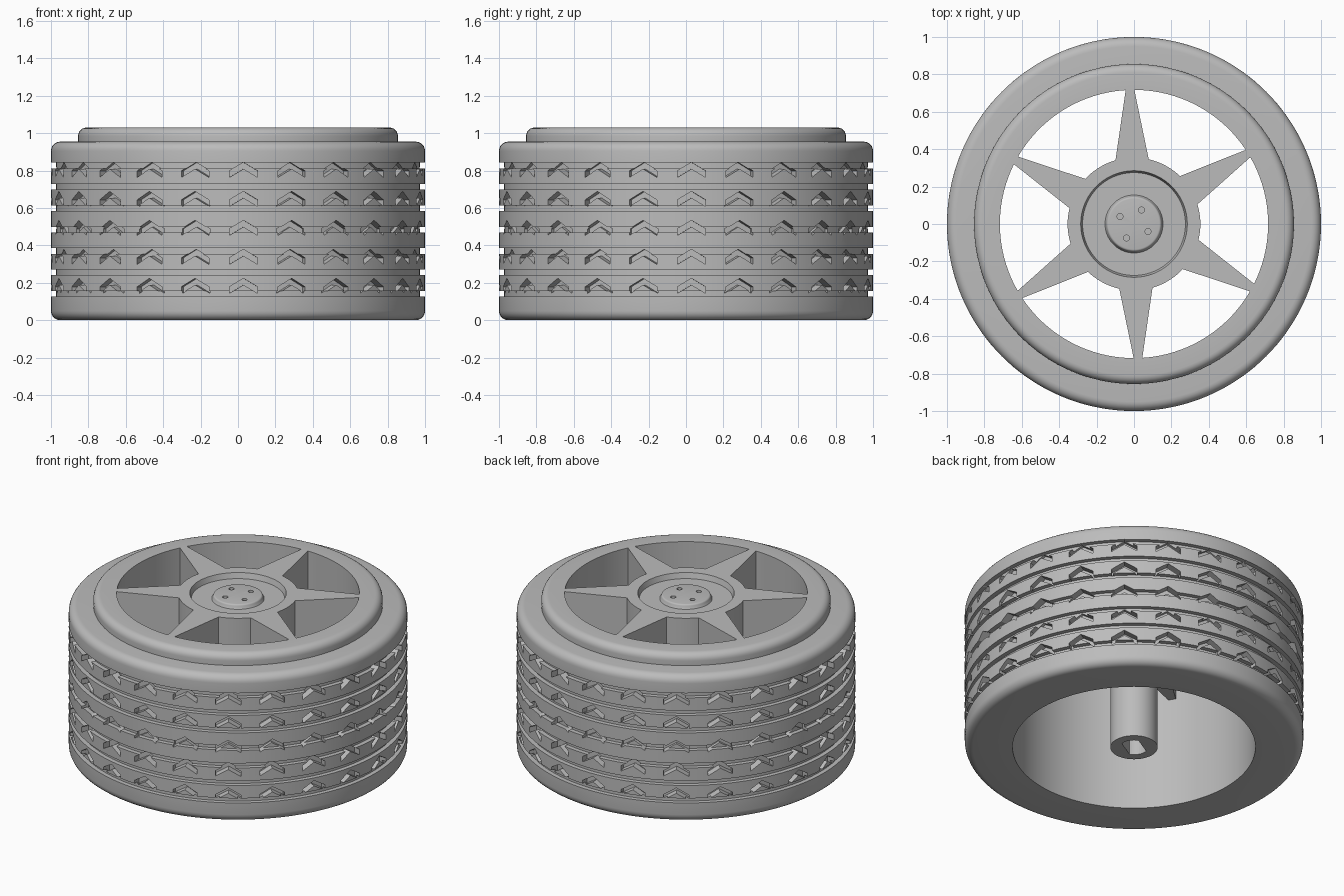
import bpy, bmesh, math
from mathutils import Matrix, Vector

cube = bpy.data.objects.get("Cube")
if cube:
    bpy.data.objects.remove(cube, do_unlink=True)

PHASE = math.radians(1.7)
TOP = 1.03
INNER = 0.717

grey = bpy.data.materials.new("light grey")
grey.use_nodes = True
COLOUR = (0.5, 0.5, 0.5, 1)
grey.diffuse_color = COLOUR
grey.node_tree.nodes["Principled BSDF"].inputs["Base Color"].default_value = COLOUR


def make_object(name, bm):
    bmesh.ops.recalc_face_normals(bm, faces=bm.faces)
    mesh = bpy.data.meshes.new(name)
    bm.to_mesh(mesh)
    bm.free()
    mesh.materials.append(grey)
    obj = bpy.data.objects.new(name, mesh)
    bpy.context.collection.objects.link(obj)
    return obj


def smooth(obj):
    bpy.ops.object.select_all(action='DESELECT')
    obj.select_set(True)
    bpy.context.view_layer.objects.active = obj
    bpy.ops.object.shade_smooth_by_angle(angle=math.radians(30))


def arc(r, z, radius, start, end, steps=6):
    """Rounded corner of a profile, angles in degrees."""
    angles = [math.radians(start + (end - start) * i / steps) for i in range(steps + 1)]
    return [(r + radius * math.cos(a), z + radius * math.sin(a)) for a in angles]


def lathe(name, profile, closed=True, segments=144):
    """Turn an (r, z) profile around the z axis."""
    bm = bmesh.new()
    rings = []
    for r, z in profile:
        if r == 0:
            rings.append([bm.verts.new((0, 0, z))] * segments)
        else:
            rings.append([bm.verts.new((r * math.cos(a), r * math.sin(a), z))
                          for a in (math.tau * i / segments for i in range(segments))])
    pairs = list(zip(rings, rings[1:] + rings[:1]))
    for low, high in pairs if closed else pairs[:-1]:
        for i in range(segments):
            j = (i + 1) % segments
            corners = dict.fromkeys((low[i], low[j], high[j], high[i]))
            bm.faces.new(list(corners))
    return make_object(name, bm)


def prism(bm, outline, depth, matrix):
    """Extrude an outline along its local z and place it."""
    face = bm.faces.new([bm.verts.new(matrix @ Vector((x, y, 0))) for x, y in outline])
    move = matrix.to_3x3() @ Vector((0, 0, depth))
    new = bmesh.ops.extrude_face_region(bm, geom=[face], use_keep_orig=True)["geom"]
    verts = [v for v in new if isinstance(v, bmesh.types.BMVert)]
    bmesh.ops.translate(bm, vec=move, verts=verts)


def carve(obj, cutter):
    """Subtract the cutter and keep the evaluated mesh."""
    cutter.hide_render = True
    mod = obj.modifiers.new("cut", 'BOOLEAN')
    mod.operation = 'DIFFERENCE'
    mod.solver = 'EXACT'
    mod.object = cutter
    graph = bpy.context.evaluated_depsgraph_get()
    mesh = bpy.data.meshes.new_from_object(obj.evaluated_get(graph))
    obj.modifiers.clear()
    obj.data = mesh
    bpy.data.objects.remove(cutter, do_unlink=True)


# Tyre with seven grooves around the tread
profile = [(INNER, 0)] + arc(0.95, 0.05, 0.05, -90, 0)
for i in range(7):
    z = 0.142 + i * 0.1142
    profile += [(1, z - 0.015), (0.972, z - 0.015), (0.972, z + 0.015), (1, z + 0.015)]
profile += arc(0.95, 0.905, 0.05, 0, 90) + [(INNER, 0.955)]
tyre = lathe("tyre", profile)

# Chevron cuts: five rows of twenty-four
chevron = [(-0.075, -0.08), (0, -0.035), (0.075, -0.08),
           (0.075, -0.045), (0, 0), (-0.075, -0.045)]
bm = bmesh.new()
for row in range(5):
    for k in range(24):
        place = (Matrix.Rotation(PHASE + math.tau * k / 24, 4, 'Z')
                 @ Matrix.Translation((0, -0.95, 0.844 - row * 0.155))
                 @ Matrix.Rotation(math.pi / 2, 4, 'X'))
        prism(bm, chevron, 0.1, place)
carve(tyre, make_object("chevron_cutter", bm))
smooth(tyre)

# Raised rim lip
lip = [(INNER, 0.95), (0.855, 0.95)] + arc(0.81, TOP - 0.045, 0.045, 0, 90) + [(INNER, TOP)]
smooth(lathe("rim_lip", lip))

# Hub with recessed face, raised cap and long axle sleeve
hub_profile = [(0, 0), (0.14, 0), (0.14, 0.72), (0.355, 0.72), (0.355, TOP), (0.285, TOP)]
hub_profile += [(0.275, TOP - 0.035), (0.155, TOP - 0.035)]
hub_profile += arc(0.135, TOP - 0.02, 0.012, 0, 90, 4) + [(0, TOP - 0.008)]
hub = lathe("hub", hub_profile, closed=False, segments=96)

# Axle slot with flat sides, and four bolt holes
bm = bmesh.new()
half = math.radians(38)
slot = []
for side in (0, math.pi):
    for i in range(9):
        a = side - half + 2 * half * i / 8
        slot.append((0.085 * math.cos(a), 0.085 * math.sin(a)))
prism(bm, slot, 0.4, Matrix.Translation((0, 0, -0.05)) @ Matrix.Rotation(math.radians(30), 4, 'Z'))
hole = [(0.016 * math.cos(math.tau * i / 20), 0.016 * math.sin(math.tau * i / 20)) for i in range(20)]
for k in range(4):
    a = math.radians(62 + 90 * k)
    prism(bm, hole, 0.1, Matrix.Translation((0.085 * math.cos(a), 0.085 * math.sin(a), TOP - 0.04)))
carve(hub, make_object("hub_cutter", bm))
smooth(hub)

# Six tapered spokes
taper = [(0.343, -0.089), (0.718, -0.023), (0.718, 0.023), (0.343, 0.089)]
for k in range(6):
    bm = bmesh.new()
    turn = Matrix.Rotation(PHASE + math.radians(30 + 60 * k), 4, 'Z')
    prism(bm, taper, TOP - 0.72, Matrix.Translation((0, 0, 0.72)) @ turn)
    make_object(f"spoke_{k + 1}", bm)
